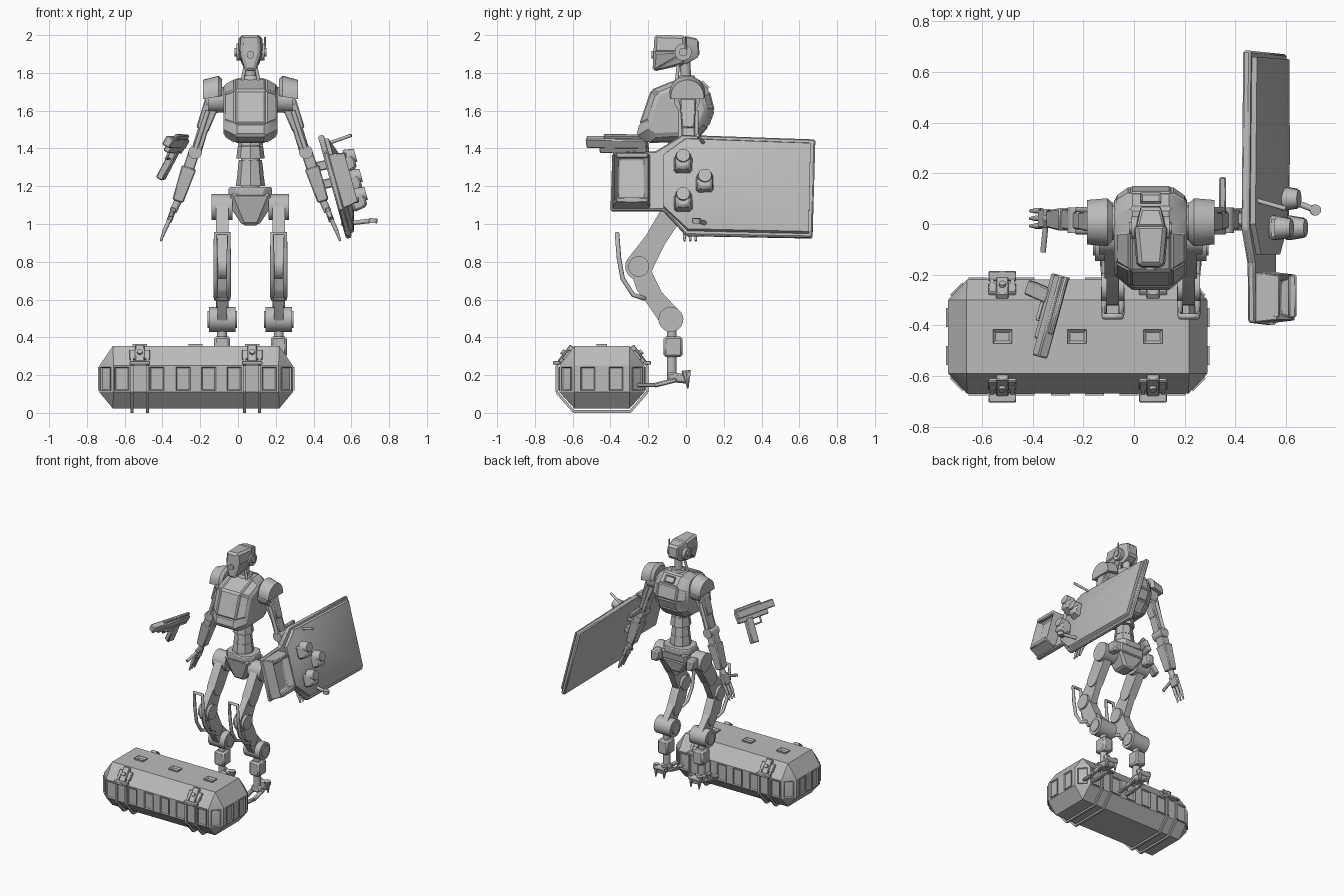
import bpy, bmesh, math
from mathutils import Matrix, Vector as V

old = bpy.data.objects.get("Cube")
if old:
    bpy.data.objects.remove(old, do_unlink=True)

GREY = (0.5, 0.5, 0.5, 1)
mat = bpy.data.materials.new("plain grey")
mat.use_nodes = True
mat.diffuse_color = GREY
mat.node_tree.nodes["Principled BSDF"].inputs["Base Color"].default_value = GREY

CX = 0.066  # centre line of the robot
made = []


def finish(name, bm, bevel=0):
    bmesh.ops.recalc_face_normals(bm, faces=bm.faces)
    mesh = bpy.data.meshes.new(name)
    bm.to_mesh(mesh)
    bm.free()
    mesh.materials.append(mat)
    ob = bpy.data.objects.new(name, mesh)
    bpy.context.collection.objects.link(ob)
    made.append(ob)
    if bevel:
        mod = ob.modifiers.new("bevel", "BEVEL")
        mod.width = bevel
    return ob


def frame(origin, normal, up=(0, 0, 1)):
    n = V(normal).normalized()
    x = V(up).cross(n).normalized()
    m = Matrix((x, n.cross(x), n)).transposed().to_4x4()
    m.translation = V(origin)
    return m


def box(name, size, m, inset=0, depth=0, taper=1, bevel=0):
    """Box centred on m; its +z face may be tapered or framed."""
    bm = bmesh.new()
    bmesh.ops.create_cube(bm, size=1)
    for v in bm.verts:
        k = taper if v.co.z > 0 else 1
        v.co = V((v.co.x * size[0] * k, v.co.y * size[1] * k, v.co.z * size[2]))
    if inset:
        top = max(bm.faces, key=lambda f: f.calc_center_median().z)
        bmesh.ops.inset_region(bm, faces=[top], thickness=inset)
        bmesh.ops.translate(bm, verts=top.verts, vec=(0, 0, -depth))
    bm.transform(m)
    return finish(name, bm, bevel)


def beam(name, a, b, w, d, up=(0, 1, 0), taper=1, bevel=0.006):
    a, b = V(a), V(b)
    return box(name, (w, d, (b - a).length), frame((a + b) / 2, b - a, up), taper=taper, bevel=bevel)


def rod(name, a, b, r, r2=None, sides=20):
    a, b = V(a), V(b)
    bm = bmesh.new()
    bmesh.ops.create_cone(bm, cap_ends=True, segments=sides, radius1=r,
                          radius2=r if r2 is None else r2, depth=(b - a).length)
    up = (0, 1, 0) if abs((b - a).normalized().y) < 0.9 else (0, 0, 1)
    bm.transform(frame((a + b) / 2, b - a, up))
    return finish(name, bm)


def hull(name, pts, m=None, panel=0, bevel=0):
    bm = bmesh.new()
    for p in pts:
        bm.verts.new(p)
    res = bmesh.ops.convex_hull(bm, input=bm.verts)
    junk = {g for g in res["geom_interior"] + res["geom_unused"] if isinstance(g, bmesh.types.BMVert)}
    bmesh.ops.delete(bm, geom=list(junk), context="VERTS")
    bmesh.ops.dissolve_limit(bm, angle_limit=0.02, verts=bm.verts, edges=bm.edges)
    if panel:
        big = [f for f in bm.faces if f.calc_area() > panel]
        bmesh.ops.inset_individual(bm, faces=big, thickness=0.012, depth=0.007)
    if m:
        bm.transform(m)
    return finish(name, bm, bevel)


def link(name, x, w, *discs):
    """Flat limb plate wrapping round discs given as (y, z, radius)."""
    ring = [math.tau * i / 24 for i in range(24)]
    return hull(name, [(x + s * w / 2, y + r * math.cos(a), z + r * math.sin(a))
                       for y, z, r in discs for a in ring for s in (-1, 1)])


def both(pts):
    return [(CX + s * x, y, z) for x, y, z in pts for s in (-1, 1)]


def tube(name, pts, r, closed=False):
    cu = bpy.data.curves.new(name, "CURVE")
    cu.dimensions, cu.bevel_depth, cu.bevel_resolution = "3D", r, 2
    cu.use_fill_caps = True
    sp = cu.splines.new("POLY")
    sp.points.add(len(pts) - 1)
    for p, co in zip(sp.points, pts):
        p.co = (*co, 1)
    sp.use_cyclic_u = closed
    cu.materials.append(mat)
    bpy.context.collection.objects.link(bpy.data.objects.new(name, cu))


# Crate body: chamfered on every edge
KX, KY = -0.222, -0.445
pts = [(KX + a * x, KY + b * y, z) for a in (-1, 1) for b in (-1, 1)
       for x, y, z in ((0.44, 0.145, 0.022), (0.44, 0.145, 0.355), (0.512, 0.145, 0.11), (0.512, 0.145, 0.25),
                       (0.437, 0.225, 0.11), (0.437, 0.225, 0.25))]
hull("crate_body", pts)

# Crate framed panels round the vertical band
for s in (-1, 1):
    for x in (-0.615, -0.43, -0.29, -0.155, -0.02, 0.165):
        box("crate_side_panel", (0.075, 0.125, 0.014), frame((x, KY + s * 0.226, 0.18), (0, s, 0)), 0.009, 0.009)
    for y in (-0.075, 0.075):
        box("crate_end_panel", (0.075, 0.125, 0.014), frame((KX + s * 0.513, KY + y, 0.18), (s, 0, 0)), 0.009, 0.009)
    for t in (-1, 1):
        box("crate_corner_panel", (0.07, 0.125, 0.014),
            frame((KX + s * 0.475, KY + t * 0.185, 0.18), (s, t, 0)), 0.009, 0.009)
for x in (-0.52, -0.225, 0.075):
    box("crate_top_socket", (0.075, 0.055, 0.014), frame((x, KY, 0.358), (0, 0, 1), (0, 1, 0)), 0.015, 0.01)

# Crate straps and latches
half = [(0.185, 0.315), (0.24, 0.25), (0.24, 0.11), (0.15, 0.007)]
path = [(-y, z) for y, z in half] + half[::-1]
for mid in (-0.52, 0.075):
    for x in (mid - 0.04, mid + 0.04):
        for (y1, z1), (y2, z2) in zip(path, path[1:]):
            beam("crate_strap", (x, KY + y1, z1), (x, KY + y2, z2), 0.014, 0.016, (1, 0, 0), bevel=0)
    for s in (-1, 1):
        n = V((0, s * 0.105, 0.08)).normalized()
        c = V((mid, KY + s * 0.185, 0.305))
        box("crate_latch", (0.11, 0.06, 0.024), frame(c, n), bevel=0.004)
        box("crate_latch_clasp", (0.05, 0.11, 0.034), frame(c + n * 0.005, n), bevel=0.004)
        rod("crate_latch_knob", c, c + n * 0.035, 0.014)
        box("crate_latch_foot", (0.11, 0.02, 0.04), frame((mid, KY + s * 0.24, 0.265), (0, s, 0)), bevel=0.004)

# Head with face plate, ears and aerial
hull("head", both([(0.042, -0.16, 1.995), (0.05, -0.165, 1.91), (0.02, -0.17, 1.815), (0.055, -0.01, 1.99),
                   (0.062, -0.01, 1.91), (0.04, -0.01, 1.85), (0.04, 0.06, 1.975), (0.04, 0.065, 1.89)]), panel=0.005)
rod("head_eye", (CX, -0.15, 1.895), (CX, -0.182, 1.895), 0.02)
rod("head_ears", (CX - 0.075, -0.015, 1.91), (CX + 0.075, -0.015, 1.91), 0.045)
rod("head_ear_caps", (CX - 0.085, -0.015, 1.91), (CX + 0.085, -0.015, 1.91), 0.022)
rod("aerial", (CX + 0.075, 0.0, 1.9), (CX + 0.077, 0.0, 1.99), 0.005)
rod("neck", (CX, 0, 1.73), (CX, -0.005, 1.88), 0.028)
rod("neck_collar", (CX, 0, 1.75), (CX, 0, 1.785), 0.06, 0.045)
for s in (-1, 1):
    rod("neck_piston", (CX + s * 0.045, -0.05, 1.75), (CX + s * 0.025, -0.04, 1.85), 0.009)

# Torso: bulky ribcage with raised panels
side = [(-0.255, 1.47), (-0.24, 1.53), (-0.18, 1.705), (-0.03, 1.765), (0.06, 1.765), (0.12, 1.7),
        (0.145, 1.6), (0.115, 1.52), (0.05, 1.445), (-0.2, 1.435)]
hull("torso", both([(0.08, y, z) for y, z in side]
                   + [(0.137, -0.04 + (y + 0.04) * 0.78, 1.61 + (z - 1.61) * 0.8) for y, z in side]), panel=0.006)
box("back_hatch", (0.08, 0.05, 0.02), frame((CX, 0.1, 1.735), (0, 0.7, 0.7)), 0.01, 0.008)

# Waist segments and pelvis
for i, (w, z) in enumerate(((0.062, 1.45), (0.07, 1.38), (0.064, 1.305), (0.072, 1.235))):
    rod("waist_segment", (CX, -0.03, z - 0.034), (CX, -0.03, z + 0.034), w * 1.08, w * 0.95, 8)
rod("spine_core", (CX, -0.03, 1.14), (CX, -0.03, 1.5), 0.05)
hull("waist_belt", both([(x, y, z) for x, y in ((0.115, -0.07), (0.115, 0.02), (0.07, -0.12), (0.07, 0.07))
                         for z in (1.15, 1.195)]), bevel=0.006)
hull("pelvis", both([(0.1, -0.11, 1.155), (0.1, 0.06, 1.155), (0.1, -0.09, 1.09), (0.1, 0.05, 1.09),
                     (0.04, -0.08, 1.0), (0.04, 0.03, 1.0)]), panel=0.006)

# Legs
for s, tag in ((-1, "right"), (1, "left")):
    x = CX + s * 0.15

    def across(part, y, z, r, w):
        rod(f"{tag}_{part}", (x - w / 2, y, z), (x + w / 2, y, z), r)

    across("hip_joint", -0.05, 1.09, 0.07, 0.11)
    box(f"{tag}_hip_pod", (0.06, 0.08, 0.08), frame((x, 0.045, 1.1), (0, 1, 0)), bevel=0.01)
    link(f"{tag}_thigh", x, 0.065, (-0.06, 1.08, 0.06), (-0.16, 0.92, 0.055))
    link(f"{tag}_lower_thigh", x, 0.05, (-0.14, 0.95, 0.05), (-0.25, 0.775, 0.072))
    across("knee_joint", -0.25, 0.775, 0.055, 0.09)
    link(f"{tag}_shin", x, 0.065, (-0.25, 0.775, 0.05), (-0.22, 0.67, 0.045), (-0.16, 0.6, 0.045))
    link(f"{tag}_calf", x, 0.05, (-0.2, 0.65, 0.045), (-0.08, 0.5, 0.06))
    across("ankle_drum", -0.08, 0.495, 0.066, 0.14)
    across("ankle_cap", -0.08, 0.495, 0.045, 0.155)
    box(f"{tag}_ankle_block", (0.085, 0.1, 0.11), frame((x, -0.068, 0.35), (0, 0, 1), (0, 1, 0)), bevel=0.012)
    rod(f"{tag}_ankle_post", (x, -0.075, 0.18), (x, -0.075, 0.5), 0.026)
    # Knee guard loop and foot
    arc = [(-0.365, 0.95), (-0.355, 0.82), (-0.335, 0.71), (-0.28, 0.625), (-0.22, 0.605)]
    tube(f"{tag}_knee_guard", [(x - 0.035, y, z) for y, z in arc]
         + [(x + 0.035, y, z) for y, z in arc[::-1]], 0.012, True)
    beam(f"{tag}_guard_bracket", (x, -0.2, 0.65), (x, -0.22, 0.605), 0.04, 0.02)
    box(f"{tag}_foot_hub", (0.075, 0.11, 0.05), frame((x, -0.045, 0.185), (0, 0.1, 1), (0, 1, 0)), bevel=0.01)
    for t in (-0.035, 0.035):
        beam(f"{tag}_toe", (x + t, -0.05, 0.175), (x + t, -0.17, 0.145), 0.025, 0.03, (1, 0, 0))
        beam(f"{tag}_toe_tip", (x + t, -0.16, 0.147), (x + t * 0.7, -0.26, 0.148), 0.022, 0.03, (1, 0, 0))
        rod(f"{tag}_heel_claw", (x + t, 0.0, 0.225), (x + t, 0.01, 0.13), 0.024, 0.004, 8)
    across("heel_axle", 0.005, 0.205, 0.02, 0.1)

# Arms
for s, tag in ((-1, "right"), (1, "left")):
    def at(x, y, z):
        return (CX + s * x, y, z)

    rod(f"{tag}_shoulder_joint", at(0.1, 0.005, 1.66), at(0.225, 0.005, 1.655), 0.068)
    rod(f"{tag}_shoulder_cap", at(0.2, 0.005, 1.655), at(0.237, 0.005, 1.655), 0.045)
    arc = [math.pi * (i / 14 * 1.1 - 0.05) for i in range(15)]
    hull(f"{tag}_shoulder_pad", [at(x, 0.007 + r * math.cos(a), z + r * math.sin(a)) for a in arc
                                 for x, r, z in ((0.15, 0.075, 1.69), (0.17, 0.095, 1.69), (0.252, 0.088, 1.675))])
    beam(f"{tag}_upper_arm", at(0.2, 0.01, 1.65), at(0.255, 0.012, 1.5), 0.085, 0.085, taper=0.8)
    beam(f"{tag}_lower_upper_arm", at(0.245, 0.012, 1.52), at(0.285, 0.015, 1.39), 0.055, 0.07)
    for y in (-0.03, 0.055):
        rod(f"{tag}_arm_piston", at(0.225, y, 1.6), at(0.29, y, 1.4), 0.012)
    rod(f"{tag}_elbow", at(0.293, -0.035, 1.38), at(0.293, 0.065, 1.38), 0.036)
    beam(f"{tag}_forearm_top", at(0.295, 0.015, 1.39), at(0.335, 0.018, 1.27), 0.06, 0.075)
    beam(f"{tag}_forearm", at(0.325, 0.018, 1.3), at(0.385, 0.02, 1.12), 0.08, 0.09, taper=0.75)
    rod(f"{tag}_wrist", at(0.38, 0.02, 1.13), at(0.41, 0.02, 1.065), 0.02)
    beam(f"{tag}_palm", at(0.405, 0.022, 1.085), at(0.432, 0.022, 1.01), 0.03, 0.075)
    for y in (-0.008, 0.022, 0.052):
        rod(f"{tag}_finger", at(0.43, y, 1.02), at(0.455, y, 0.965), 0.011)
        rod(f"{tag}_fingertip", at(0.455, y, 0.965), at(0.475, y, 0.91), 0.01, 0.006)
    rod(f"{tag}_thumb", at(0.415, -0.01, 1.06), at(0.425, -0.11 if s < 0 else -0.04, 1.03), 0.011)

# Shield, built flat and then tilted like the forearm
M = Matrix.Translation((0.515, 0, 1.19)) @ Matrix.Rotation(-math.radians(15.4), 4, "Y")
outline = [(0.685, 0.265), (0.67, -0.275), (0.0, -0.262), (-0.12, -0.125),
           (-0.4, -0.125), (-0.39, 0.19), (-0.16, 0.2), (-0.02, 0.29)]
bm = bmesh.new()
face = bm.faces.new([bm.verts.new((-0.016, y, z)) for y, z in outline])
new = bmesh.ops.extrude_face_region(bm, geom=[face])["geom"]
bmesh.ops.translate(bm, verts=[g for g in new if isinstance(g, bmesh.types.BMVert)], vec=(0.032, 0, 0))
bm.transform(M)
finish("shield_plate", bm, 0.008)
rim = [(0.66, 0.245), (0.65, -0.255), (0.01, -0.24), (-0.12, -0.11), (-0.12, 0.18), (0.0, 0.27)]
hull("shield_boss", [(0.014, y, z) for y, z in rim] + [(0.035, y, z * 0.97) for y, z in rim]
     + [(0.115, 0.25, 0.04), (0.07, -0.02, 0.1), (0.07, -0.02, -0.08)], M)
for y, z in ((-0.015, 0.11), (0.1, 0.0), (-0.015, -0.1)):
    m = M @ frame((0.1, y, z), (1, 0, 0))
    box("shield_lamp", (0.1, 0.1, 0.08), m, taper=0.75, bevel=0.012)
    rod("shield_lamp_hood", M @ V((0.09, y, z + 0.03)), M @ V((0.15, y, z + 0.03)), 0.045, 0.035)
box("shield_front_frame", (0.2, 0.3, 0.09), M @ frame((0.055, -0.29, 0.033), (1, 0, 0)), 0.035, 0.055, 0.9, 0.005)
for z in (-0.09, 0.155):
    beam("shield_frame_rib", M @ V((0.09, -0.37, z)), M @ V((0.09, -0.2, z)), 0.03, 0.03, (0, 0, 1))
rod("shield_upper_rod", (0.46, 0.1, 1.42), (0.6, 0.06, 1.47), 0.009)
rod("shield_lower_rod", (0.55, 0.12, 1.0), (0.715, 0.055, 1.018), 0.012)
rod("shield_rod_ring", (0.715, 0.055, 1.005), (0.717, 0.055, 1.03), 0.022)
beam("shield_grip", (0.35, 0.05, 1.41), (0.35, 0.185, 1.41), 0.028, 0.035, (0, 0, 1))
for z in (1.2, 1.3):
    beam("shield_arm_mount", (0.4, 0.02, z), (0.5, 0.02, z + 0.02), 0.05, 0.05)

# Floating pistol, rolled outwards
tip, tail = V((-0.372, -0.525, 1.435)), V((-0.285, -0.205, 1.43))
down = V((-0.095, 0.03, -0.18)).normalized()
beam("pistol_slide", tip, tail, 0.045, 0.055, down)
low = tip.lerp(tail, 0.2) + down * 0.04
beam("pistol_frame", low, tail + down * 0.04, 0.035, 0.04, down)
beam("pistol_sight", tip.lerp(tail, 0.3) - down * 0.035, tail - down * 0.035, 0.02, 0.025, down)
grip = tip.lerp(tail, 0.72)
beam("pistol_grip", grip + down * 0.04, grip + down * 0.22 + V((0, 0.01, 0)), 0.04, 0.06, (tail - tip))
g1, g2 = tip.lerp(tail, 0.42) + down * 0.05, tip.lerp(tail, 0.65) + down * 0.1
tube("pistol_trigger_guard", [g1, g1 + down * 0.05, g2], 0.007)

# Smooth the round parts, keep the edges sharp
bpy.ops.object.select_all(action="DESELECT")
for ob in made:
    ob.select_set(True)
bpy.context.view_layer.objects.active = made[0]
bpy.ops.object.shade_smooth_by_angle(angle=math.radians(30))
